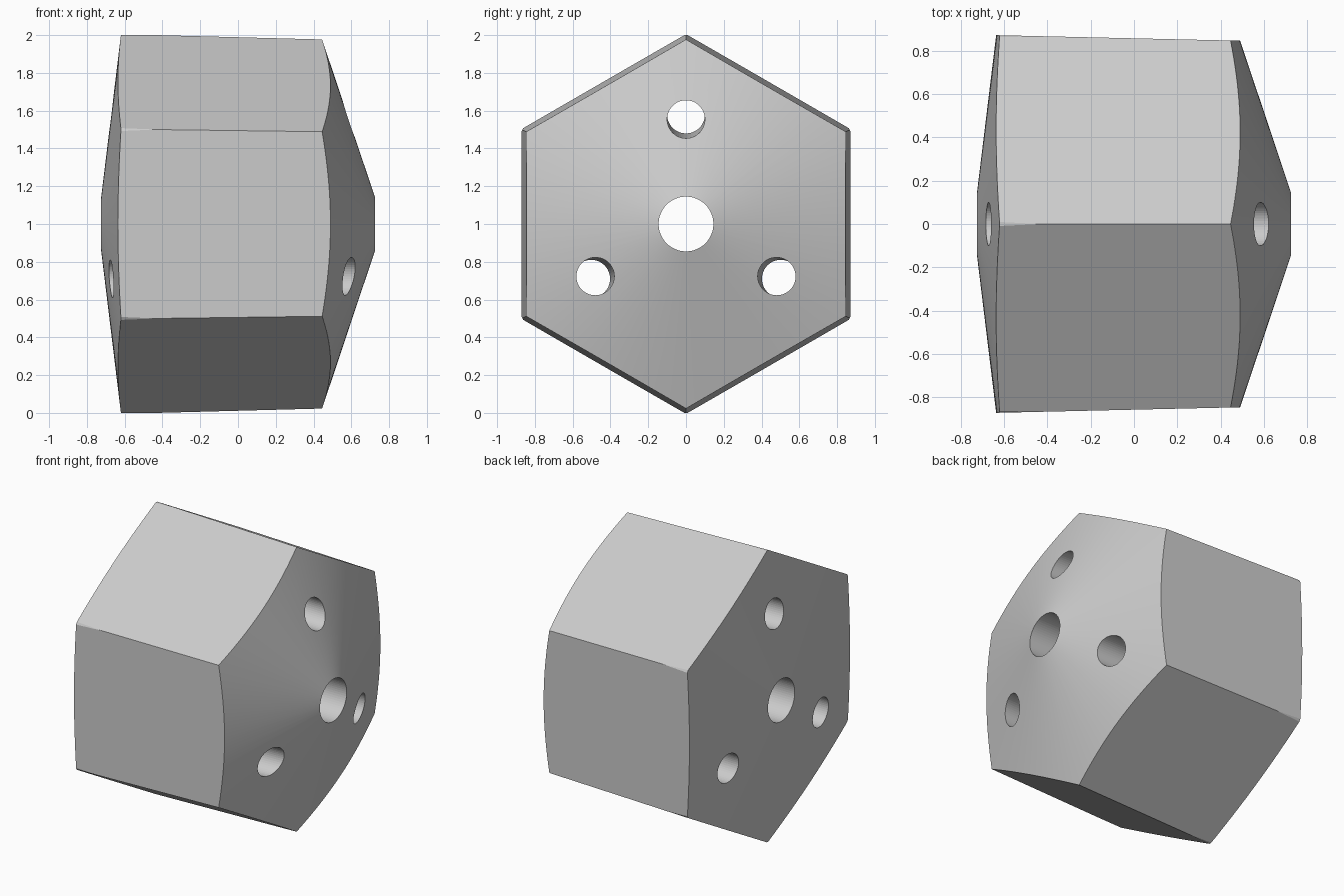
import bpy, bmesh
from math import sin, cos, pi, radians
from mathutils import Vector

cube = bpy.data.objects.get("Cube")
if cube:
    bpy.data.objects.remove(cube, do_unlink=True)

CENTRE_Z = 1.0
END_X = 0.724        # rim of the centre hole at both ends
BORE_R = 0.145

grey = bpy.data.materials.new("plain grey")
grey.use_nodes = True
colour = (0.6, 0.6, 0.6, 1)
grey.diffuse_color = colour
grey.node_tree.nodes["Principled BSDF"].inputs["Base Color"].default_value = colour


def lathe_x(name, profile, sides):
    """Solid around the x axis from (x, radius, centre height) rings."""
    bm = bmesh.new()
    rings = []
    for x, r, lift in profile:
        ring = []
        for i in range(sides):
            a = 2 * pi * i / sides
            ring.append(bm.verts.new((x, r * sin(a), lift + r * cos(a))))
        rings.append(ring)
    for a, b in zip(rings, rings[1:]):
        for i in range(sides):
            j = (i + 1) % sides
            bm.faces.new((a[i], a[j], b[j], b[i]))
    bm.faces.new(rings[0])
    bm.faces.new(rings[-1])
    bmesh.ops.recalc_face_normals(bm, faces=bm.faces)
    mesh = bpy.data.meshes.new(name)
    bm.to_mesh(mesh)
    bm.free()
    mesh.materials.append(grey)
    obj = bpy.data.objects.new(name, mesh)
    obj.location.z = CENTRE_Z
    bpy.context.collection.objects.link(obj)
    return obj


def hex_radius(x):
    return 1 - 0.0263 * (x + 0.43)


def cut(target, tool, operation):
    mod = target.modifiers.new(tool.name, "BOOLEAN")
    mod.operation = operation
    mod.solver = "EXACT"
    mod.object = tool
    tool.hide_render = True
    tool.hide_viewport = True


# Slightly tapered hexagonal body
body = lathe_x("hexagonal_body", [(x, hex_radius(x), 0) for x in (-0.9, 0.9)], 6)

# Turned envelope: shallow cone, cylinder, steep cone
envelope = lathe_x("cone_envelope", [
    (-END_X, BORE_R, 0), (-0.62, 1.0, 0), (0.4376, 1.0, 0), (END_X, BORE_R, 0)], 144)
cut(body, envelope, "INTERSECT")

# Centre hole
bore = lathe_x("centre_bore", [(-1, BORE_R, 0), (1, BORE_R, 0)], 64)
cut(body, bore, "DIFFERENCE")

# Three outer holes, leaning slightly outwards towards the shallow end
for k in range(3):
    hole = lathe_x("outer_hole_%d" % (k + 1),
                   [(x, 0.1, 0.566 - 0.02 * x) for x in (-1, 1)], 48)
    hole.rotation_euler.x = radians(120 * k)
    cut(body, hole, "DIFFERENCE")

# Apply the cuts and remove the helpers
bpy.context.view_layer.update()
graph = bpy.context.evaluated_depsgraph_get()
result = bpy.data.meshes.new_from_object(body.evaluated_get(graph))
tools = [m.object for m in body.modifiers]
body.modifiers.clear()
body.data = result
for tool in tools:
    bpy.data.objects.remove(tool, do_unlink=True)

# Smooth cones and holes, crisp edges elsewhere
bpy.ops.object.select_all(action="DESELECT")
body.select_set(True)
bpy.context.view_layer.objects.active = body
bpy.ops.object.shade_smooth_by_angle(angle=radians(4))
